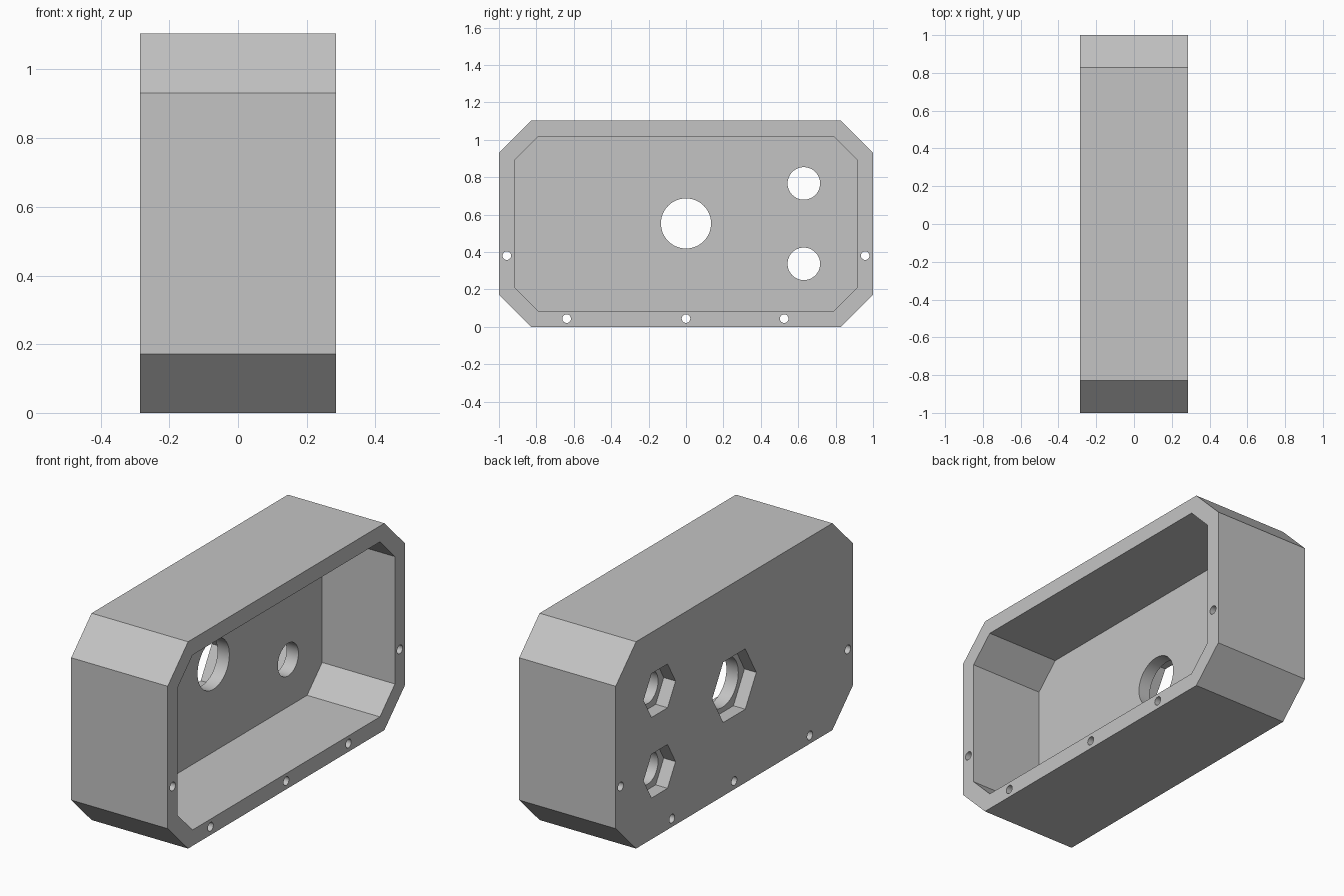
import bpy
import bmesh
import math

cube = bpy.data.objects.get("Cube")
if cube:
    bpy.data.objects.remove(cube, do_unlink=True)

HALF_X = 0.285        # half depth of the housing
FLOOR_X = -0.145      # inner face of the closed wall
MID_Z = 0.552
OVER = 0.1            # cutter overshoot

grey = bpy.data.materials.new("plain grey")
grey.use_nodes = True
colour = (0.55, 0.55, 0.55, 1)
grey.diffuse_color = colour
grey.node_tree.nodes["Principled BSDF"].inputs["Base Color"].default_value = colour


def prism(name, outline, x0, x1):
    """Extrude a (y, z) outline along x."""
    bm = bmesh.new()
    face = bm.faces.new([bm.verts.new((x0, y, z)) for y, z in outline])
    new = bmesh.ops.extrude_face_region(bm, geom=[face])["geom"]
    moved = [v for v in new if isinstance(v, bmesh.types.BMVert)]
    bmesh.ops.translate(bm, verts=moved, vec=(x1 - x0, 0, 0))
    bmesh.ops.recalc_face_normals(bm, faces=bm.faces)
    mesh = bpy.data.meshes.new(name)
    bm.to_mesh(mesh)
    bm.free()
    mesh.materials.append(grey)
    obj = bpy.data.objects.new(name, mesh)
    bpy.context.collection.objects.link(obj)
    return obj


def chamfered(hy, hz, c):
    corner = [(hy, hz - c), (hy - c, hz)]
    quarter = corner + [(-y, z) for y, z in reversed(corner)]
    ring = quarter + [(-y, -z) for y, z in quarter]
    return [(y, z + MID_Z) for y, z in ring]


def polygon(y, z, r, sides):
    step = 2 * math.pi / sides
    return [(y + r * math.cos(i * step), z + r * math.sin(i * step)) for i in range(sides)]


# Housing body with chamfered corners
housing = prism("housing", chamfered(1.0, MID_Z, 0.172), -HALF_X, HALF_X)


def cut(outline, x0, x1):
    cutter = prism("cutter", outline, x0, x1)
    cutter.hide_render = True
    mod = housing.modifiers.new("cut", "BOOLEAN")
    mod.operation = "DIFFERENCE"
    mod.solver = "EXACT"
    mod.object = cutter
    bpy.context.view_layer.objects.active = housing
    bpy.ops.object.modifier_apply(modifier=mod.name)
    bpy.data.objects.remove(cutter, do_unlink=True)


# Open cavity
cut(chamfered(0.917, 0.467, 0.127), FLOOR_X, HALF_X + OVER)

# Holes in the closed wall, each with a hexagonal nut recess outside
for y, z, hole_r, hex_r in [(0, 0.553, 0.134, 0.186),
                            (0.63, 0.767, 0.087, 0.135),
                            (0.63, 0.337, 0.087, 0.135)]:
    cut(polygon(y, z, hex_r, 6), -HALF_X - OVER, -HALF_X + 0.07)
    cut(polygon(y, z, hole_r, 48), -HALF_X - OVER, FLOOR_X + OVER)

# Screw holes running through the rim
for y, z in [(-0.958, 0.381), (0.958, 0.381), (-0.638, 0.044), (0, 0.044), (0.525, 0.044)]:
    cut(polygon(y, z, 0.023, 24), -HALF_X - OVER, HALF_X + OVER)

bpy.ops.object.select_all(action="DESELECT")
housing.select_set(True)
bpy.context.view_layer.objects.active = housing
bpy.ops.object.shade_smooth_by_angle(angle=math.radians(30))
